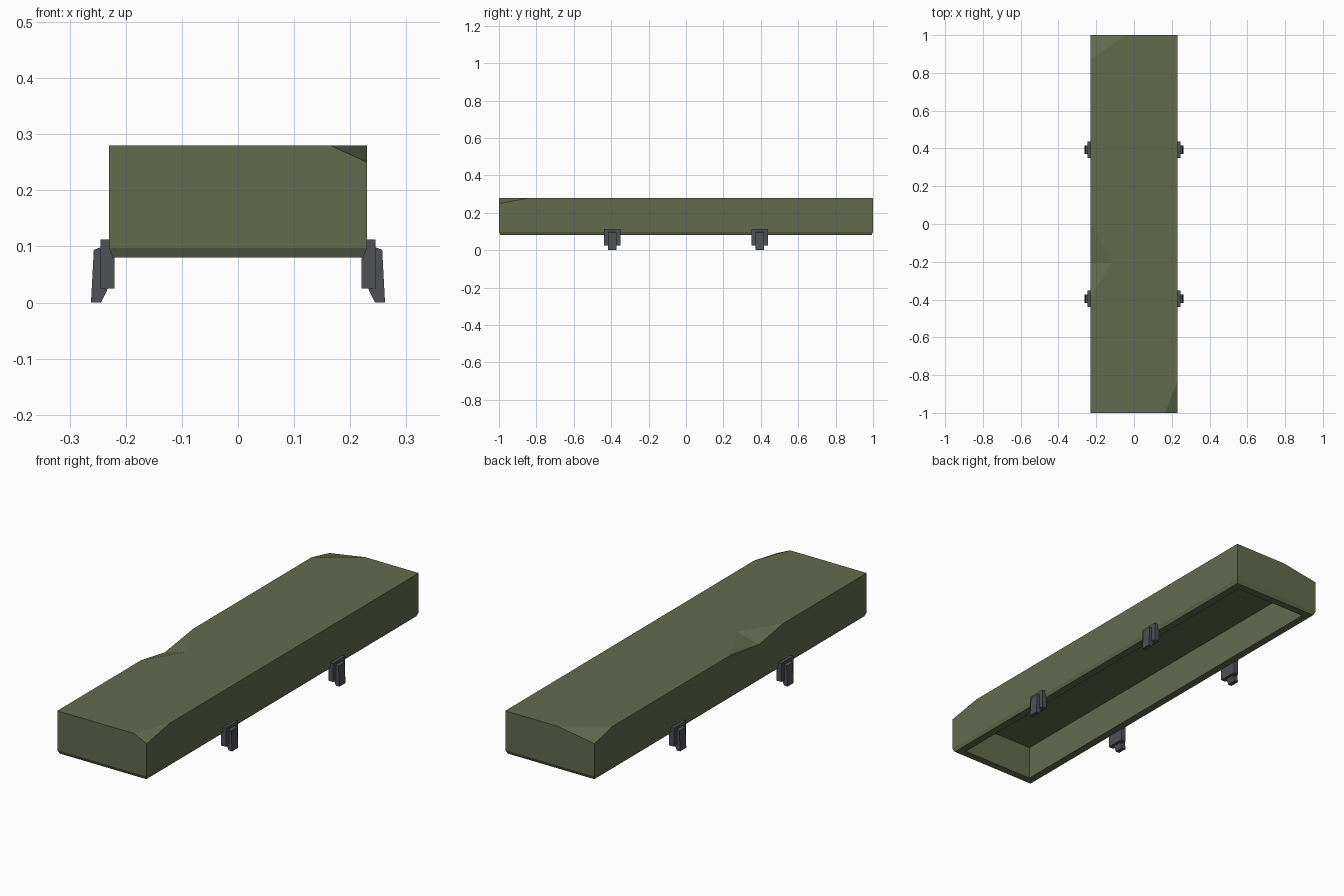
import bpy, bmesh

if "Cube" in bpy.data.objects:
    bpy.data.objects.remove(bpy.data.objects["Cube"])


def material(name, rgb):
    m = bpy.data.materials.new(name)
    m.diffuse_color = (*rgb, 1)
    m.use_nodes = True
    m.node_tree.nodes["Principled BSDF"].inputs["Base Color"].default_value = m.diffuse_color
    return m


def finish(bm, name, mat):
    bmesh.ops.recalc_face_normals(bm, faces=bm.faces)
    mesh = bpy.data.meshes.new(name)
    bm.to_mesh(mesh)
    bm.free()
    mesh.materials.append(mat)
    obj = bpy.data.objects.new(name, mesh)
    bpy.context.collection.objects.link(obj)
    return obj


green = material("olive green", (0.125, 0.147, 0.076))
steel = material("dark steel", (0.078, 0.082, 0.092))

# Hollow lid: rectangular rings from the inner ceiling, round the rim, to the chamfer
W, L, TOP, DROP = 0.23, 1.0, 0.28, 0.25
bm = bmesh.new()


def ring(x, y, z):
    return [bm.verts.new((sx * x, sy * y, z))
            for sx, sy in ((-1, -1), (1, -1), (1, 1), (-1, 1))]


rings = [ring(0.187, 0.957, 0.238), ring(0.187, 0.957, 0.08),
         ring(0.223, 0.992, 0.08), ring(W, L, 0.097)]
bm.faces.new(rings[0])
for a, b in zip(rings, rings[1:]):
    for i in range(4):
        j = (i + 1) % 4
        bm.faces.new((a[i], a[j], b[j], b[i]))


# Battered top: two crushed corners and a dent in the left edge
def v(x, y, z=TOP):
    return bm.verts.new((x, y, z))


fl, br = v(-W, -L), v(W, L)
c1a, c1, c1b = v(0.165, -L), v(W, -L, DROP), v(W, -0.83)
c2a, c2, c2b = v(-0.045, L), v(-W, L, DROP), v(-W, 0.87)
d1, low, inner, d2 = v(-W, 0.0), v(-W, -0.21, DROP), v(-0.118, -0.205), v(-W, -0.385)
bm.faces.new((fl, c1a, c1b, br, c2a, c2b, d1, inner, d2))
for tri in ((c1a, c1, c1b), (c2a, c2, c2b), (d1, low, inner), (low, d2, inner)):
    bm.faces.new(tri)

# Outer walls follow the damaged top edge
p, q, r, s = rings[3]
for wall in ((p, q, c1, c1a, fl), (q, r, br, c1b, c1), (r, s, c2, c2a, br),
             (s, p, fl, d2, low, d1, c2b, c2)):
    bm.faces.new(wall)
finish(bm, "crate_lid", green)


def extrude_profile(bm, profile, side, y, width):
    ends = [[bm.verts.new((side * x, y + dy, z)) for x, z in profile]
            for dy in (-width / 2, width / 2)]
    bm.faces.new(ends[0])
    bm.faces.new(ends[1])
    n = len(profile)
    for i in range(n):
        j = (i + 1) % n
        bm.faces.new((ends[0][i], ends[0][j], ends[1][j], ends[1][i]))


# Latches: a back plate with a narrower hooked lever on its outside
PLATE = [(0.22, 0.025), (0.245, 0.025), (0.245, 0.112), (0.22, 0.112)]
LEVER = [(0.232, 0.025), (0.244, 0.0), (0.262, 0.0), (0.257, 0.094), (0.243, 0.099)]
for side, label in ((1, "right"), (-1, "left")):
    for y, end in ((-0.395, "front"), (0.394, "back")):
        for part, profile, width in (("plate", PLATE, 0.088), ("lever", LEVER, 0.045)):
            bm = bmesh.new()
            extrude_profile(bm, profile, side, y, width)
            finish(bm, f"latch_{part}_{end}_{label}", steel)
